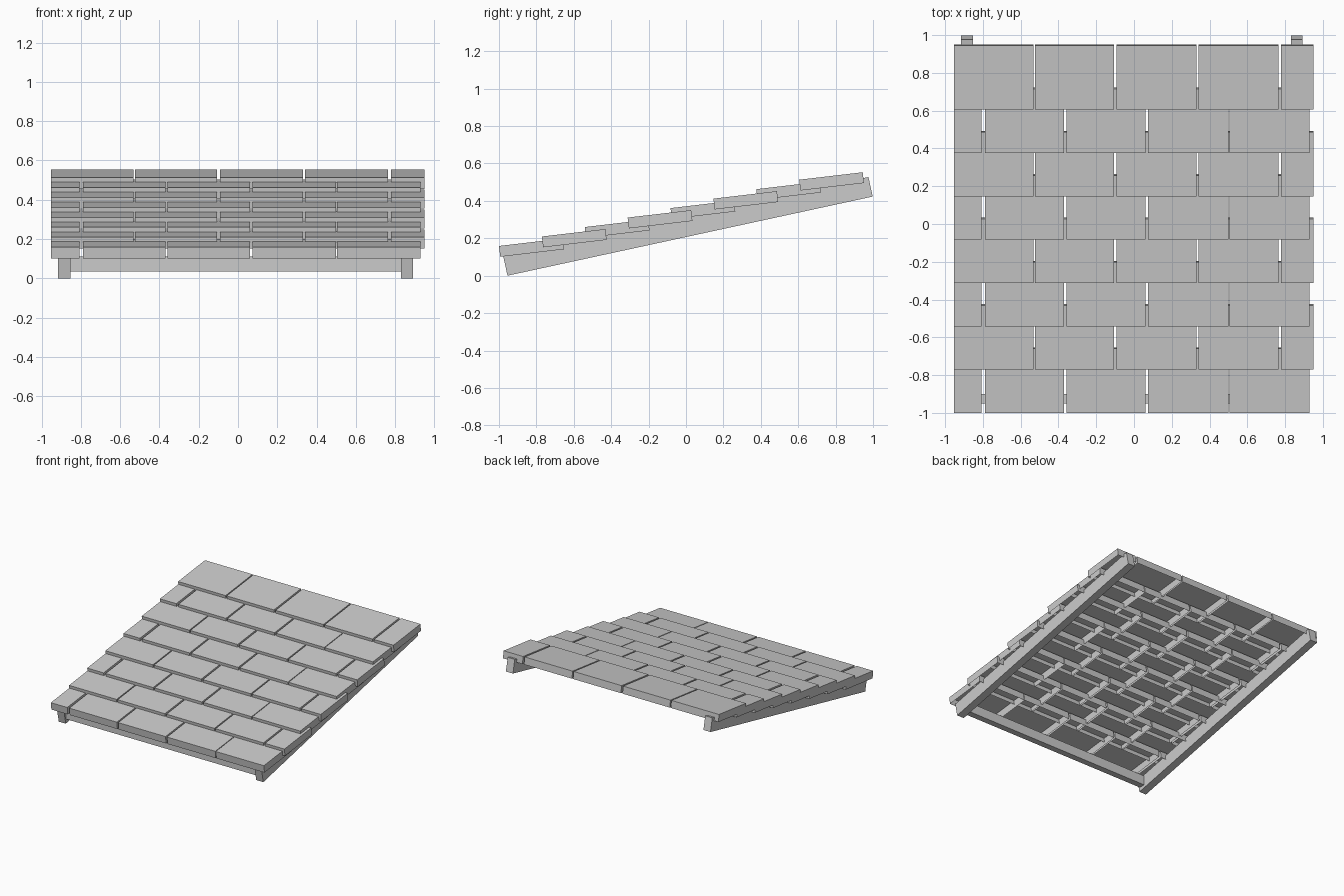
import bpy, bmesh
from math import sin, cos, radians, atan2
from mathutils import Matrix, Vector

if "Cube" in bpy.data.objects:
    bpy.data.objects.remove(bpy.data.objects["Cube"])


def box(name, x0, x1, center, length, height, angle, open_bottom=False):
    """Box spanning x0..x1, centred at (y, z) and tilted about the x axis."""
    bm = bmesh.new()
    bmesh.ops.create_cube(bm, size=1)
    if open_bottom:
        bm.normal_update()
        under = [f for f in bm.faces if f.normal.z < -0.5]
        bmesh.ops.delete(bm, geom=under, context='FACES')
    bmesh.ops.scale(bm, vec=(x1 - x0, length, height), verts=bm.verts)
    me = bpy.data.meshes.new(name)
    bm.to_mesh(me)
    bm.free()
    ob = bpy.data.objects.new(name, me)
    bpy.context.collection.objects.link(ob)
    ob.matrix_world = (Matrix.Translation(Vector(((x0 + x1) / 2, *center)))
                       @ Matrix.Rotation(angle, 4, 'X'))
    return ob


# Rafters along both sides
PITCH = atan2(0.423, 1.953)
for side, x0 in (("left", -0.915), ("right", 0.83)):
    box(f"{side}_rafter", x0, x0 + 0.062, (0.0105, 0.264), 1.998, 0.107, PITCH)

# Crosspiece joining the rafters at the eave
box("eave_crosspiece", -0.855, 0.83, (-0.925, 0.073), 0.05, 0.076, 0)

# Overlapping shingle courses with staggered joints, hollow underneath
TILT = radians(6.7)
LENGTH, THICK = 0.342, 0.058
ODD = [(-0.953, -0.808), (-0.79, -0.37), (-0.358, 0.06), (0.073, 0.499), (0.505, 0.929)]
EVEN = [(-0.953, -0.533), (-0.524, -0.106), (-0.092, 0.331), (0.341, 0.764), (0.778, 0.95)]
for row in range(8):
    y = -1.0 + row * 0.2293   # upper front edge of the course
    z = 0.159 + row * 0.0506
    c = (y + LENGTH / 2 * cos(TILT) + THICK / 2 * sin(TILT),
         z + LENGTH / 2 * sin(TILT) - THICK / 2 * cos(TILT))
    for i, (x0, x1) in enumerate(EVEN if row % 2 else ODD):
        box(f"shingle_{row + 1}_{i + 1}", x0, x1, c, LENGTH, THICK, TILT, True)
